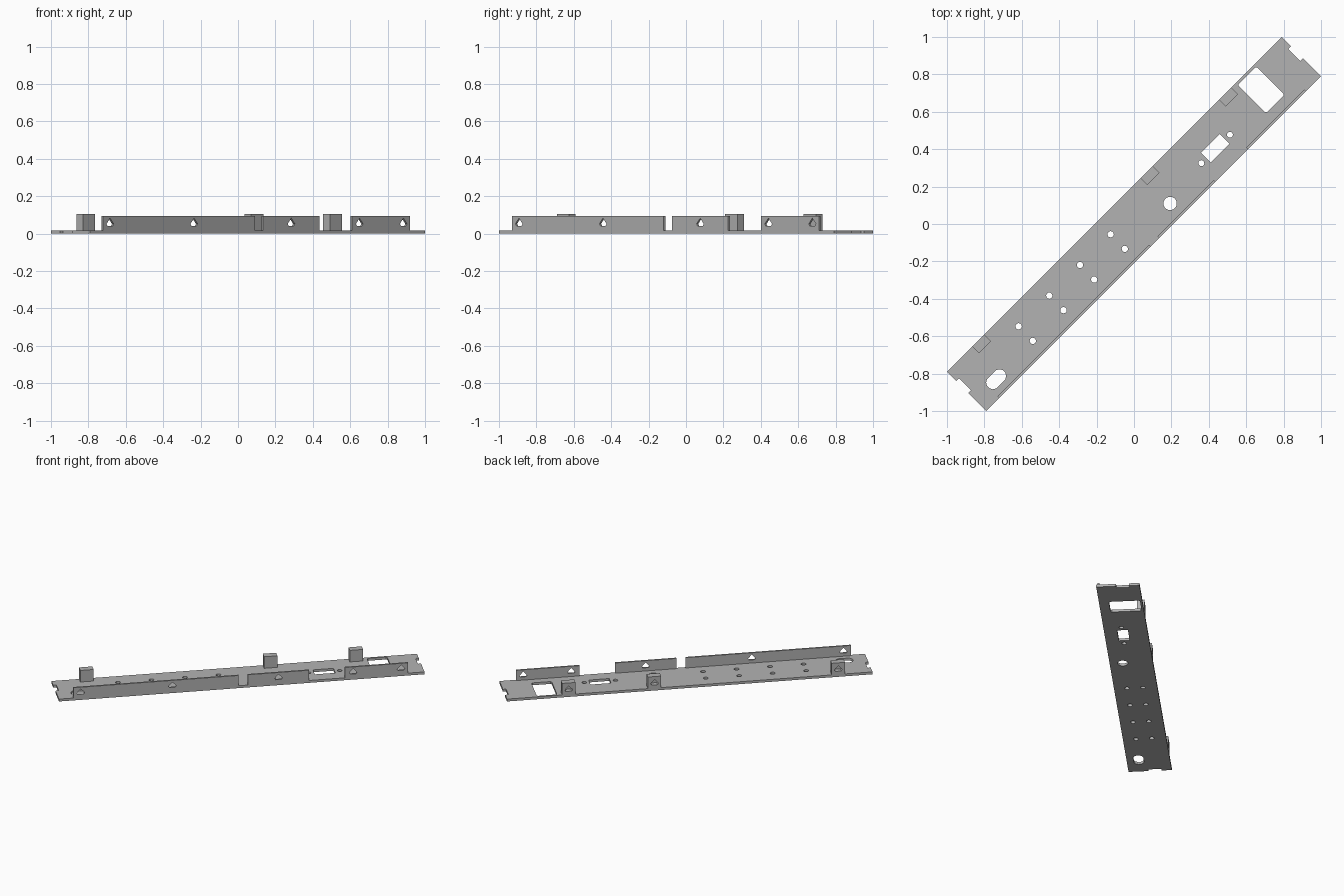
import bpy, bmesh
from math import pi, cos, sin, sqrt
from mathutils import Matrix

cube = bpy.data.objects.get("Cube")
if cube:
    bpy.data.objects.remove(cube, do_unlink=True)

grey = bpy.data.materials.new("plain grey")
grey.use_nodes = True
colour = (0.45, 0.45, 0.45, 1)
grey.diffuse_color = colour
grey.node_tree.nodes["Principled BSDF"].inputs["Base Color"].default_value = colour

HALF_L, HALF_W, T = 1.266, 0.148, 0.018
TURN = Matrix.Rotation(pi / 4, 4, 'Z')      # the strip lies on the diagonal
UPRIGHT = Matrix.Rotation(pi / 2, 4, 'X')


def panel(name, loops, thick, matrix):
    """Flat sheet: first loop is the outline, the others are holes."""
    curve = bpy.data.curves.new(name, 'CURVE')
    curve.dimensions = '2D'
    curve.fill_mode = 'BOTH'
    curve.extrude = thick / 2
    for loop in loops:
        spline = curve.splines.new('POLY')
        spline.points.add(len(loop) - 1)
        for p, (x, y) in zip(spline.points, loop):
            p.co = (x, y, 0, 1)
        spline.use_cyclic_u = True
    temp = bpy.data.objects.new(name, curve)
    bpy.context.collection.objects.link(temp)
    mesh = bpy.data.meshes.new_from_object(
        temp.evaluated_get(bpy.context.evaluated_depsgraph_get()))
    bpy.data.objects.remove(temp, do_unlink=True)
    bm = bmesh.new()
    bm.from_mesh(mesh)
    bmesh.ops.remove_doubles(bm, verts=bm.verts, dist=1e-5)
    bmesh.ops.recalc_face_normals(bm, faces=bm.faces)
    for f in bm.faces:
        f.smooth = False
    bm.transform(TURN @ matrix)
    bm.to_mesh(mesh)
    bm.free()
    mesh.name = name
    mesh.materials.clear()
    mesh.materials.append(grey)
    obj = bpy.data.objects.new(name, mesh)
    bpy.context.collection.objects.link(obj)
    return obj


def along(x, y):
    """Ground position to strip coordinates."""
    return (x + y) / sqrt(2), (y - x) / sqrt(2)


def rect(u0, u1, v0, v1):
    return [(u0, v0), (u1, v0), (u1, v1), (u0, v1)]


def chamfered(u0, u1, v0, v1, c):
    return [(u0 + c, v0), (u1 - c, v0), (u1, v0 + c), (u1, v1 - c),
            (u1 - c, v1), (u0 + c, v1), (u0, v1 - c), (u0, v0 + c)]


def disc(x, y, r, n=12, stretch=0):
    """Round hole, or a slot when stretched along the strip."""
    u, v = along(x, y)
    pts = []
    for i in range(n):
        a = 2 * pi * (i + 0.5) / n
        shift = stretch if cos(a) > 0 else -stretch
        pts.append((u + r * cos(a) + shift, v + r * sin(a)))
    return pts


def screw_hole(u):
    """Pointed hole with clipped lower corners."""
    return [(u - 0.02, 0.042), (u + 0.02, 0.042), (u + 0.027, 0.052),
            (u, 0.083), (u - 0.027, 0.052)]


# Base plate with a notch in each end
N0, N1, DEPTH = -0.012, 0.078, 0.022
right_end = [(HALF_L, -HALF_W), (HALF_L, N0), (HALF_L - DEPTH, N0),
             (HALF_L - DEPTH, N1), (HALF_L, N1), (HALF_L, HALF_W)]
outline = right_end + [(-u, v) for u, v in reversed(right_end)]
holes = [disc(0.193, 0.11, 0.036, 16),
         disc(-0.737, -0.83, 0.036, 12, 0.025),
         rect(0.522, 0.664, -0.058, 0.016),
         chamfered(0.917, 1.057, -0.08, 0.133, 0.008)]
# Small holes: four pairs and two beside the rectangular opening
for i in range(4):
    s = 0.164 * i
    holes.append(disc(-0.125 - s, -0.055 - s, 0.017))
    holes.append(disc(-0.049 - s, -0.133 - s, 0.017))
holes += [disc(0.36, 0.325, 0.016), disc(0.513, 0.477, 0.016)]
panel("base_plate", [outline] + holes, T, Matrix.Translation((0, 0, T / 2)))

# Upright flanges along the front edge
FT = 0.013
flanges = [(-1.167, -0.021, (-1.115, -0.48)),
           (0.042, 0.467, (0.255,)),
           (0.714, 1.153, (0.771, 1.103))]
for i, (u0, u1, spots) in enumerate(flanges):
    panel(f"flange_{i + 1}", [rect(u0, u1, T, 0.095)] + [screw_hole(u) for u in spots],
          FT, Matrix.Translation((0, -HALF_W + FT / 2, 0)) @ UPRIGHT)

# Mounting blocks along the back edge, each with a blind hole on the outside
OUTER, INNER = 0.035, 0.015
for i, u in enumerate((-1.029, 0.244, 0.838)):
    side = rect(u - 0.046, u + 0.046, T, 0.105)
    panel(f"block_outer_{i + 1}", [side, screw_hole(u)], OUTER,
          Matrix.Translation((0, HALF_W - OUTER / 2, 0)) @ UPRIGHT)
    panel(f"block_inner_{i + 1}", [side], INNER,
          Matrix.Translation((0, HALF_W - OUTER - INNER / 2, 0)) @ UPRIGHT)
